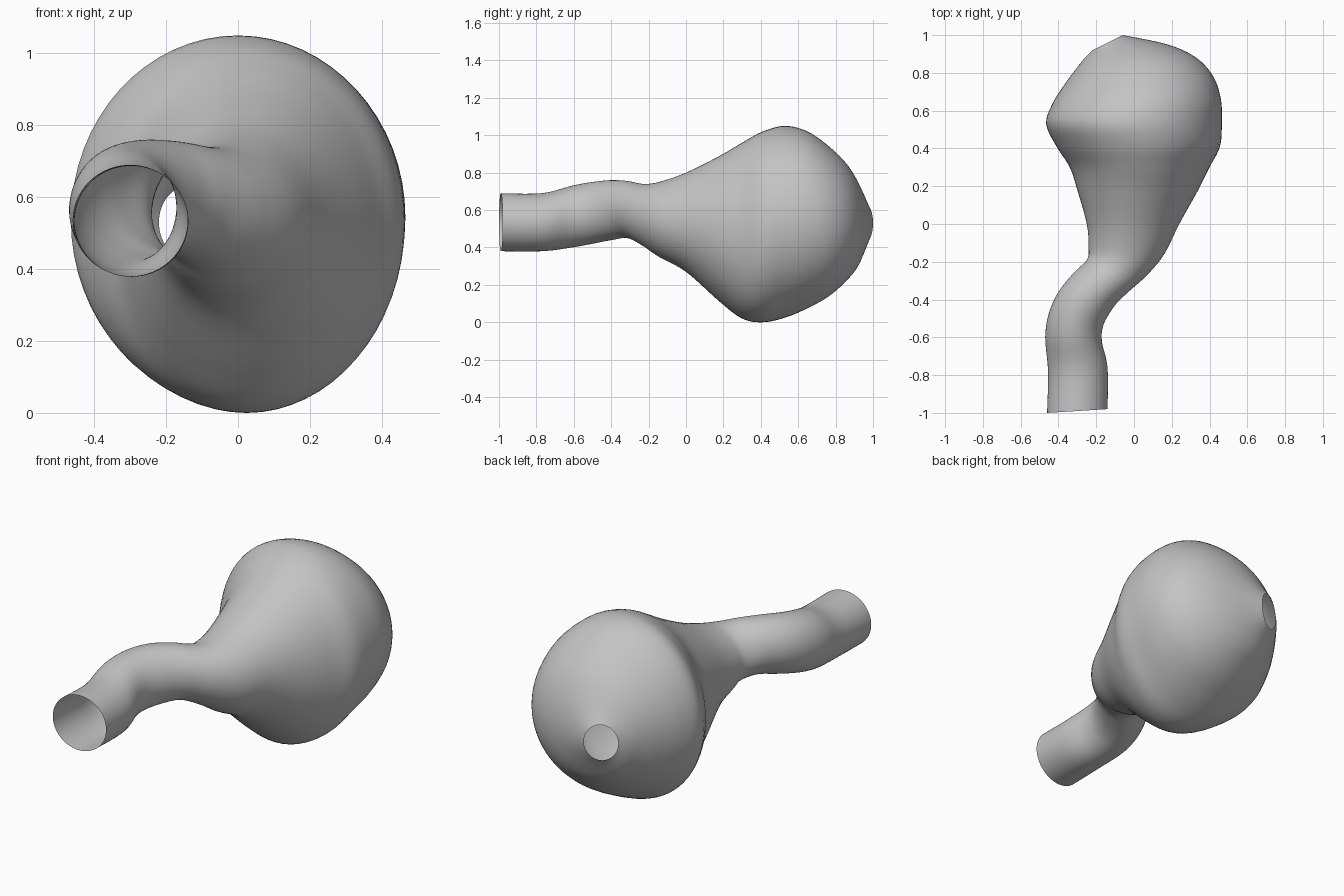
import bpy
import bmesh
import math
from mathutils import Vector

cube = bpy.data.objects.get("Cube")
if cube:
    bpy.data.objects.remove(cube, do_unlink=True)

SEGMENTS = 64
STEPS = 5

# Cross-sections from the open neck to the small rear hole:
# left edge x, y; right edge x, y; lowest and highest z
SECTIONS = [
    (-.46, -1, -.14, -.98, .38, .69),
    (-.455, -.78, -.14, -.76, .38, .69),
    (-.47, -.6, -.17, -.62, .4, .73),
    (-.45, -.47, -.16, -.53, .42, .75),
    (-.4, -.36, -.1, -.43, .44, .76),
    (-.32, -.26, -.03, -.36, .45, .755),
    (-.25, -.19, .07, -.27, .41, .74),
    (-.24, -.13, .16, -.16, .35, .75),
    (-.25, 0, .24, 0, .27, .8),
    (-.3, .18, .34, .18, .11, .89),
    (-.34, .3, .4, .3, .02, .96),
    (-.41, .41, .455, .41, 0, 1.02),
    (-.465, .53, .465, .53, .025, 1.05),
    (-.43, .64, .46, .66, .075, 1.02),
    (-.36, .75, .42, .78, .14, .94),
    (-.3, .83, .33, .88, .22, .85),
    (-.26, .88, .18, .95, .3, .75),
    (-.22, .92, -.06, 1, .43, .63),
]


def blend(a, b, c, d, t):
    """Smooth curve through b and c, applied to each section value."""
    return [
        q + t / 2 * (r - p + t * (2 * p - 5 * q + 4 * r - s + t * (3 * (q - r) + s - p)))
        for p, q, r, s in zip(a, b, c, d)
    ]


def smooth_sections(sections):
    last = len(sections) - 1
    result = []
    for i in range(last):
        before = sections[max(i - 1, 0)]
        after = sections[min(i + 2, last)]
        for step in range(STEPS):
            result.append(blend(before, sections[i], sections[i + 1], after, step / STEPS))
    result.append(sections[last])
    return result


def add_ring(bm, section):
    """Upright ellipse spanning the left and right edges of a section."""
    left_x, left_y, right_x, right_y, low, high = section
    left = Vector((left_x, left_y, (low + high) / 2))
    right = Vector((right_x, right_y, (low + high) / 2))
    centre = (left + right) / 2
    across = (right - left) / 2
    rise = Vector((0, 0, (high - low) / 2))
    ring = []
    for k in range(SEGMENTS):
        angle = math.tau * k / SEGMENTS
        ring.append(bm.verts.new(centre + across * math.cos(angle) + rise * math.sin(angle)))
    return ring


# Grey surface material
grey = bpy.data.materials.new("plain_grey")
grey.use_nodes = True
colour = (.55, .55, .55, 1)
grey.diffuse_color = colour
grey.node_tree.nodes["Principled BSDF"].inputs["Base Color"].default_value = colour

# Hollow bulb and curved neck, one thin skin open at both ends
bm = bmesh.new()
rings = [add_ring(bm, section) for section in smooth_sections(SECTIONS)]
for near, far in zip(rings, rings[1:]):
    for k in range(SEGMENTS):
        n = (k + 1) % SEGMENTS
        bm.faces.new((near[k], near[n], far[n], far[k]))
bm.normal_update()

# Outward normals: the first band must face away from the neck axis
bm.faces.ensure_lookup_table()
first = bm.faces[0]
axis = sum((v.co for v in rings[0]), Vector()) / SEGMENTS
if first.normal.dot(first.calc_center_median() - axis) < 0:
    bmesh.ops.reverse_faces(bm, faces=bm.faces[:])
for face in bm.faces:
    face.smooth = True

mesh = bpy.data.meshes.new("bulb_with_neck")
bm.to_mesh(mesh)
bm.free()
mesh.materials.append(grey)
bulb = bpy.data.objects.new("bulb_with_neck", mesh)
bpy.context.collection.objects.link(bulb)
